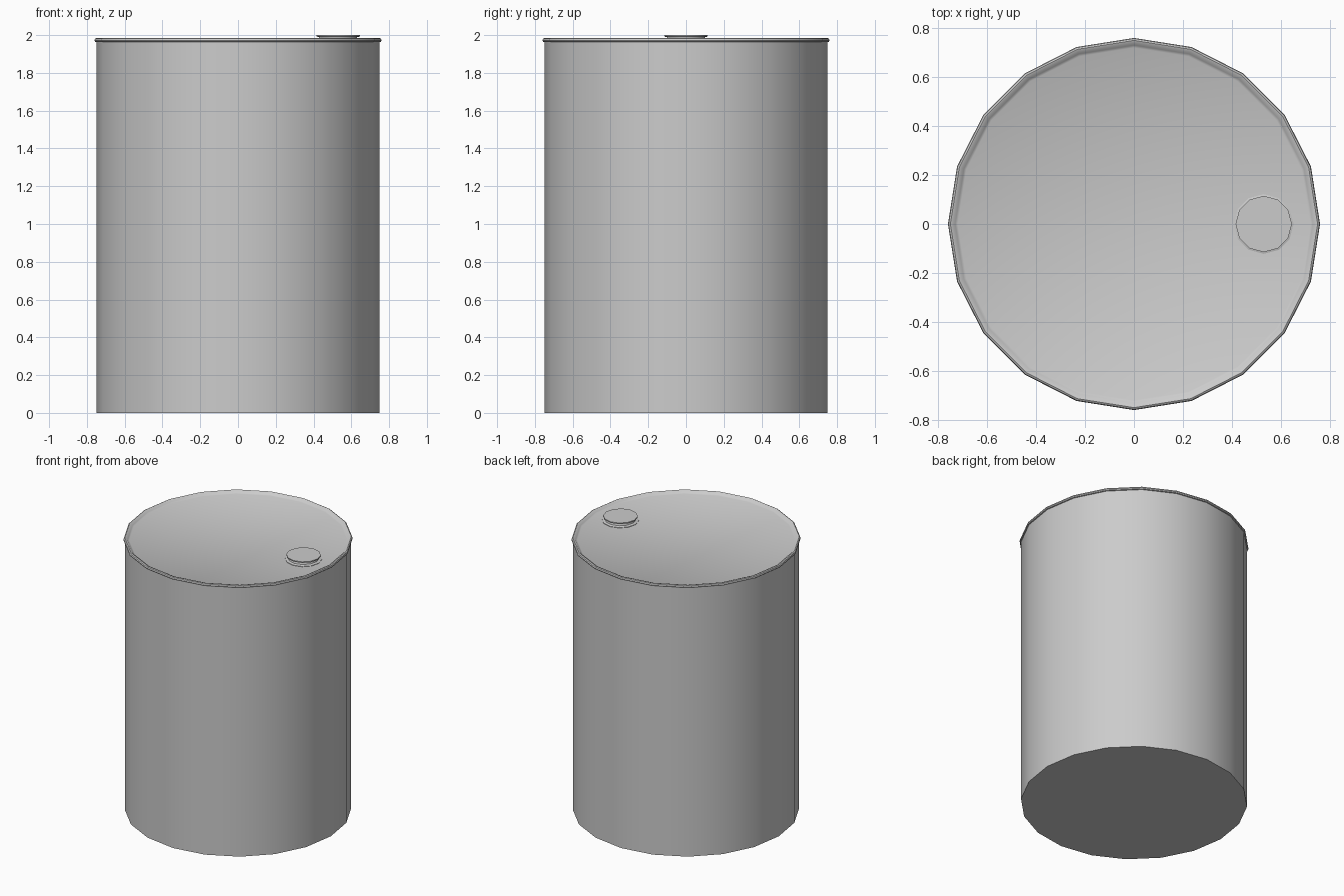
import bpy
import bmesh
from math import cos, sin, tau, radians

cube = bpy.data.objects.get("Cube")
if cube:
    bpy.data.objects.remove(cube, do_unlink=True)

GREY = (0.6, 0.6, 0.6, 1.0)
metal = bpy.data.materials.new("grey_metal")
metal.use_nodes = True
metal.diffuse_color = GREY
metal.node_tree.nodes["Principled BSDF"].inputs["Base Color"].default_value = GREY


def lathe(name, profile, sides, centre_x=0.0):
    """Turn a (radius, height) profile about z and close both ends."""
    bm = bmesh.new()
    rings = [[bm.verts.new((r * cos(tau * i / sides), r * sin(tau * i / sides), z))
              for i in range(sides)] for r, z in profile]
    for low, high in zip(rings, rings[1:]):
        for i in range(sides):
            j = (i + 1) % sides
            bm.faces.new((low[i], low[j], high[j], high[i]))
    bm.faces.new(rings[0][::-1])
    bm.faces.new(rings[-1])
    mesh = bpy.data.meshes.new(name)
    bm.to_mesh(mesh)
    bm.free()
    mesh.materials.append(metal)
    obj = bpy.data.objects.new(name, mesh)
    obj.location.x = centre_x
    bpy.context.collection.objects.link(obj)
    bpy.ops.object.select_all(action="DESELECT")
    obj.select_set(True)
    bpy.context.view_layer.objects.active = obj
    bpy.ops.object.shade_smooth_by_angle(angle=radians(35))
    return obj


# Drum wall with a rolled rim around a slightly sunken lid
lathe("drum_body", [
    (0.75, 0.0), (0.75, 1.963),
    (0.757, 1.965), (0.76, 1.972), (0.757, 1.981), (0.75, 1.985),
    (0.738, 1.981), (0.73, 1.972), (0.72, 1.967),
], sides=20)

# Filler cap: flange, narrow neck and overhanging top
lathe("filler_cap", [
    (0.122, 1.96), (0.122, 1.97), (0.104, 1.975),
    (0.1, 1.99), (0.115, 1.992), (0.115, 2.0),
], sides=12, centre_x=0.53)
